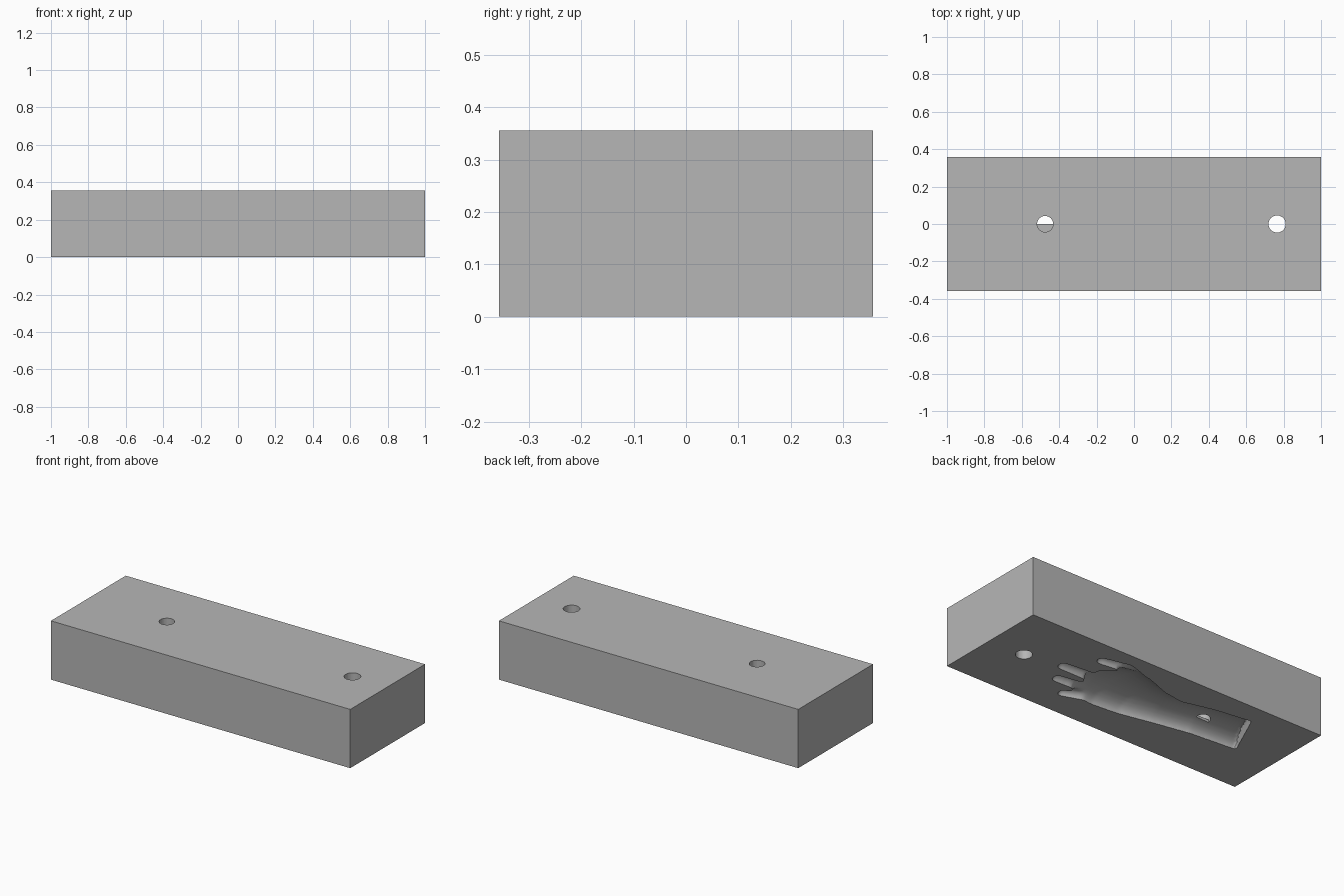
import bpy, bmesh, math
from mathutils import Vector

if "Cube" in bpy.data.objects:
    bpy.data.objects.remove(bpy.data.objects["Cube"], do_unlink=True)

LENGTH, WIDTH, HEIGHT = 2.0, 0.714, 0.355

grey = bpy.data.materials.new("plain grey")
grey.use_nodes = True
grey.diffuse_color = (0.47, 0.47, 0.47, 1)
grey.node_tree.nodes["Principled BSDF"].inputs["Base Color"].default_value = grey.diffuse_color


def make_object(name, bm):
    bmesh.ops.recalc_face_normals(bm, faces=bm.faces)
    mesh = bpy.data.meshes.new(name)
    bm.to_mesh(mesh)
    bm.free()
    mesh.materials.append(grey)
    obj = bpy.data.objects.new(name, mesh)
    bpy.context.collection.objects.link(obj)
    return obj


def activate(obj):
    bpy.ops.object.select_all(action='DESELECT')
    obj.select_set(True)
    bpy.context.view_layer.objects.active = obj


def apply_modifier(obj, kind, **settings):
    mod = obj.modifiers.new(kind.lower(), kind)
    for key, value in settings.items():
        setattr(mod, key, value)
    activate(obj)
    bpy.ops.object.modifier_apply(modifier=mod.name)


def loft(bm, rings):
    """Skin a list of rings of points and close both ends."""
    loops = [[bm.verts.new(p) for p in ring] for ring in rings]
    for a, b in zip(loops, loops[1:]):
        for i in range(len(a)):
            j = (i + 1) % len(a)
            bm.faces.new((a[i], a[j], b[j], b[i]))
    bm.faces.new(loops[0])
    bm.faces.new(loops[-1])


def oval(a, b, depth, count=32):
    """Upright oval spanning two outline points on the parting plane."""
    a, b = Vector((*a, 0)), Vector((*b, 0))
    mid, half = (a + b) / 2, (b - a) / 2
    turns = [2 * math.pi * i / count for i in range(count)]
    return [mid + half * math.cos(t) + Vector((0, 0, depth * math.sin(t))) for t in turns]


def finger(bm, path, radius, tip_radius):
    """Rounded, tapering finger made of closely spaced balls."""
    points = [Vector((*p, 0)) for p in path]
    steps = 14
    for k, (a, b) in enumerate(zip(points, points[1:])):
        for i in range(steps + 1):
            t = (k + i / steps) / (len(points) - 1)
            ball = bmesh.ops.create_uvsphere(
                bm, u_segments=16, v_segments=10,
                radius=radius + (tip_radius - radius) * t)
            bmesh.ops.translate(bm, verts=ball["verts"], vec=a.lerp(b, i / steps))


# Hand and forearm shape: edge point, opposite edge point, depth
sections = [
    ((-0.75, -0.05), (-0.62, 0.235), 0.07),
    ((-0.45, -0.075), (-0.40, 0.205), 0.07),
    ((-0.21, -0.12), (-0.20, 0.155), 0.07),
    ((-0.02, -0.16), (-0.07, 0.175), 0.08),
    ((0.15, -0.175), (0.09, 0.235), 0.085),
    ((0.25, -0.165), (0.25, 0.20), 0.075),
    ((0.33, -0.12), (0.35, 0.13), 0.05),
]
bm = bmesh.new()
loft(bm, [oval(*s) for s in sections])
finger(bm, [(0.20, -0.12), (0.34, -0.18)], 0.042, 0.032)
finger(bm, [(0.25, -0.06), (0.46, -0.08)], 0.046, 0.034)
finger(bm, [(0.28, 0.05), (0.52, 0.04)], 0.046, 0.035)
finger(bm, [(0.10, 0.18), (0.25, 0.24), (0.40, 0.215)], 0.05, 0.032)
hand = make_object("hand_cutter", bm)
apply_modifier(hand, 'REMESH', mode='VOXEL', voxel_size=0.011)
apply_modifier(hand, 'SMOOTH', factor=0.5, iterations=3)
activate(hand)
bpy.ops.object.shade_smooth_by_angle(angle=math.radians(40))


def drill(name, x, radius, bottom, half=False):
    """Vertical drill from a given height up past the top of the block."""
    turns = 32
    span = math.pi if half else 2 * math.pi
    count = turns // 2 + 1 if half else turns
    rim = [(x + radius * math.cos(span * i / (count - half)),
            radius * math.sin(span * i / (count - half))) for i in range(count)]
    bm = bmesh.new()
    loft(bm, [[(px, py, z) for px, py in rim] for z in (bottom, HEIGHT + 0.1)])
    return make_object(name, bm)


# Drills: one clean through hole, one hole half opening into the forearm
cutters = [
    hand,
    drill("through_drill", 0.765, 0.046, -0.1),
    drill("half_drill", -0.475, 0.043, 0.02, half=True),
    drill("upper_drill", -0.475, 0.043, 0.075),
]

# Block with the cavity and holes cut out
bm = bmesh.new()
bmesh.ops.create_cube(bm, size=1)
bmesh.ops.scale(bm, verts=bm.verts, vec=(LENGTH, WIDTH, HEIGHT))
bmesh.ops.translate(bm, verts=bm.verts, vec=(0, 0, HEIGHT / 2))
block = make_object("mould_block", bm)
for cutter in cutters:
    cutter.hide_render = True
    apply_modifier(block, 'BOOLEAN', operation='DIFFERENCE', solver='EXACT', object=cutter)
    bpy.data.objects.remove(cutter, do_unlink=True)
activate(block)
bpy.ops.object.shade_smooth_by_angle(angle=math.radians(35))
